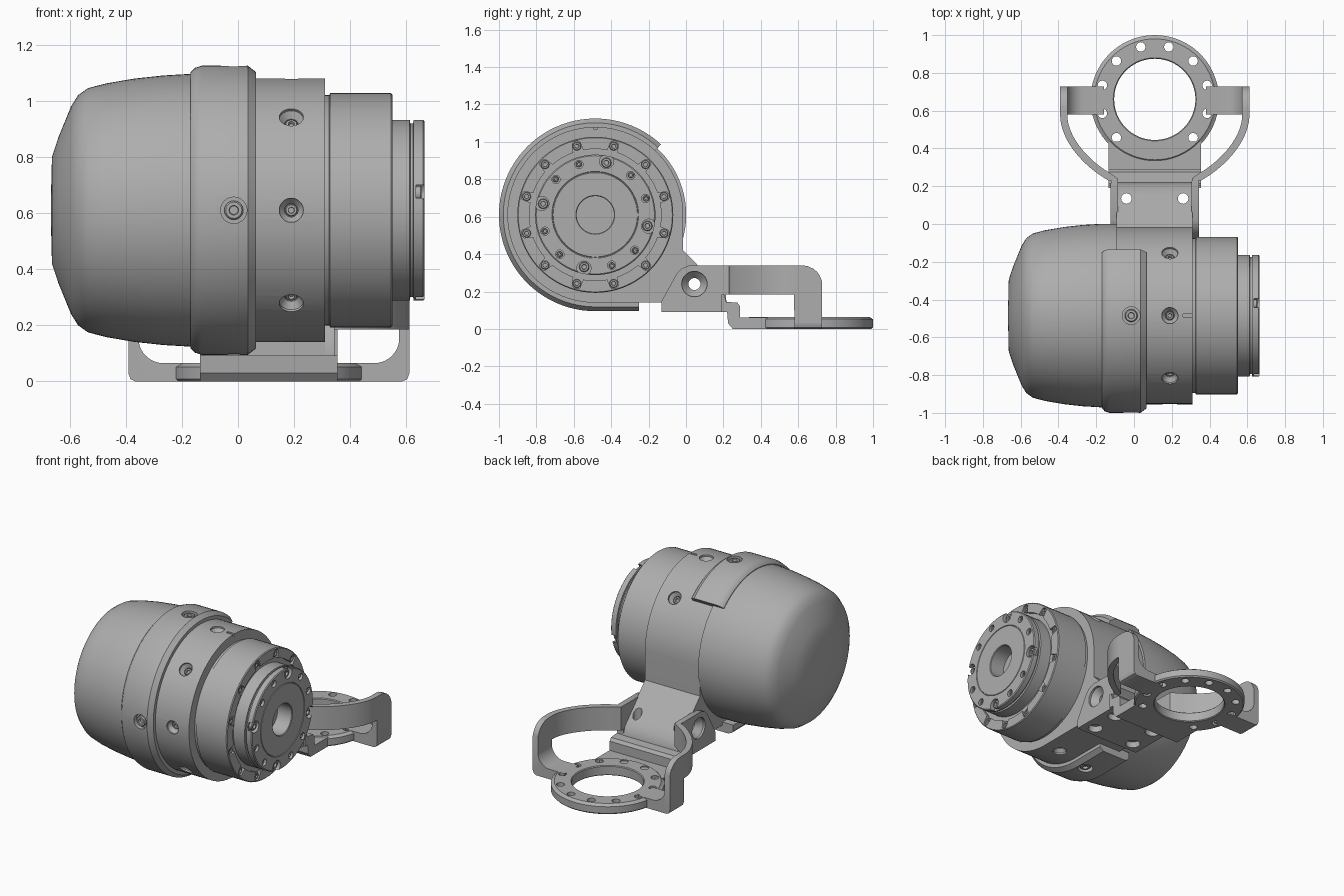
import bpy
import bmesh
from math import pi, sin, cos, radians, sqrt
from mathutils import Matrix, Vector

if "Cube" in bpy.data.objects:
    bpy.data.objects.remove(bpy.data.objects["Cube"])

grey = bpy.data.materials.new("machined_grey")
grey.use_nodes = True
grey.diffuse_color = (0.42, 0.42, 0.42, 1)
grey.node_tree.nodes["Principled BSDF"].inputs["Base Color"].default_value = (0.42, 0.42, 0.42, 1)

CY, CZ = -0.485, 0.61          # drum axis
MID = 0.11                     # bracket centre in x
RY = 0.66                      # mounting ring centre in y
AXIS = Matrix.Translation((0, CY, CZ)) @ Matrix.Rotation(pi / 2, 4, "Y")
YZ = Matrix(((0, 0, 1, 0), (1, 0, 0, 0), (0, 1, 0, 0), (0, 0, 0, 1)))
XZ = Matrix(((1, 0, 0, 0), (0, 0, 1, 0), (0, 1, 0, 0), (0, 0, 0, 1)))


def skin(bm, rings, closed=False):
    """Join a row of equal vertex loops; cap the ends unless closed."""
    rings = [[bm.verts.new(p) for p in ring] for ring in rings]
    n = len(rings[0])
    pairs = list(zip(rings, rings[1:]))
    if closed:
        pairs.append((rings[-1], rings[0]))
    else:
        bm.faces.new(rings[0])
        bm.faces.new(rings[-1])
    for a, b in pairs:
        for i in range(n):
            j = (i + 1) % n
            bm.faces.new((a[i], a[j], b[j], b[i]))


def revolve(bm, profile, matrix, seg=20, closed=False):
    """Turn (height, radius) points about the local z axis."""
    rings = [[matrix @ Vector((r * cos(2 * pi * i / seg), r * sin(2 * pi * i / seg), h))
              for i in range(seg)] for h, r in profile]
    skin(bm, rings, closed)


def prism(bm, points, lo, hi, matrix):
    skin(bm, [[matrix @ Vector((a, b, d)) for a, b in points] for d in (lo, hi)])


def finish(bm, name):
    bmesh.ops.recalc_face_normals(bm, faces=bm.faces)
    mesh = bpy.data.meshes.new(name)
    bm.to_mesh(mesh)
    bm.free()
    mesh.materials.append(grey)
    mesh.shade_smooth()
    mesh.set_sharp_from_angle(angle=radians(32))
    ob = bpy.data.objects.new(name, mesh)
    bpy.context.collection.objects.link(ob)
    return ob


def cut(targets, bm):
    """Subtract a temporary cutter from each target and bake the result."""
    cutter = finish(bm, "cutter")
    cutter.hide_render = True
    for ob in targets:
        mod = ob.modifiers.new("cut", "BOOLEAN")
        mod.object, mod.solver = cutter, "EXACT"
        bpy.context.view_layer.update()
        mesh = bpy.data.meshes.new_from_object(ob.evaluated_get(bpy.context.evaluated_depsgraph_get()))
        ob.modifiers.clear()
        ob.data = mesh
        mesh.shade_smooth()
        mesh.set_sharp_from_angle(angle=radians(32))
    bpy.data.objects.remove(cutter)


def radial(x, deg, r):
    d = Vector((0, cos(radians(deg)), sin(radians(deg))))
    return Matrix.Translation(Vector((x, CY, CZ)) + d * r) @ d.to_track_quat("Z", "Y").to_matrix().to_4x4()


def axial(x, deg, r):
    a = radians(deg)
    return Matrix.Translation((x, CY + r * cos(a), CZ + r * sin(a))) @ Matrix.Rotation(pi / 2, 4, "Y")


def screw(bm, matrix, r, h=0.02):
    revolve(bm, [(0, r), (h * 0.8, r), (h, r * 0.85), (h, r * 0.5), (h * 0.4, r * 0.45)], matrix, 16)


# Rear cover dome
bm = bmesh.new()
revolve(bm, [(-0.667, 0.03), (-0.663, 0.19), (-0.64, 0.26), (-0.595, 0.37), (-0.57, 0.41),
             (-0.535, 0.435), (-0.47, 0.452), (-0.37, 0.469), (-0.27, 0.48), (-0.17, 0.486),
             (-0.09, 0.486), (-0.09, 0.3)], AXIS, 80)
finish(bm, "rear_dome")

# Housing drum with its sloped foot
bm = bmesh.new()
arc = [(CY + 0.47 * cos(a), CZ + 0.47 * sin(a)) for a in (radians(270) * i / 60 for i in range(61))]
foot = [(-0.13, 0.14), (-0.13, 0.09), (0.22, 0.09), (0.22, 0.14), (0.2, 0.2), (-0.015, 0.42)]
prism(bm, arc + foot, -0.092, 0.31, YZ)
housing = finish(bm, "housing")

# Bracket side walls
walls = []
for side, name in ((-1, "right_wall"), (1, "left_wall")):
    bm = bmesh.new()
    lo, hi = sorted((MID + side * 0.195, MID + side * 0.234))
    prism(bm, [(-0.13, 0.09), (0.215, 0.09), (0.215, 0.34), (0.02, 0.34), (-0.02, 0.325),
               (-0.05, 0.295), (-0.13, 0.15)], lo, hi, YZ)
    walls.append(finish(bm, name))

# Countersunk radial holes, cross bore, and vertical foot holes
bm = bmesh.new()
for deg in (45, 90, 135, 180, 225, 270):
    revolve(bm, [(-0.05, 0.024), (-0.035, 0.024), (-0.012, 0.043), (0.03, 0.043)], radial(0.19, deg, 0.47))
prism(bm, [(CY - 0.008, 1.065), (CY + 0.008, 1.065), (CY + 0.008, 1.1), (CY - 0.008, 1.1)], 0.26, 0.33, YZ)
for x in (-0.04, 0.26):
    revolve(bm, [(0.05, 0.05), (0.13, 0.05), (0.13, 0.028), (0.5, 0.028)], Matrix.Translation((x, 0.135, 0)))
    revolve(bm, [(0.05, 0.045), (0.13, 0.045)], Matrix.Translation((x, -0.06, 0)))
cut([housing], bm)
bm = bmesh.new()
bore = Matrix.Translation((MID, 0.045, 0.24)) @ Matrix.Rotation(pi / 2, 4, "Y")
revolve(bm, [(-0.3, 0.068), (-0.22, 0.068), (-0.18, 0.032), (0.18, 0.032), (0.22, 0.068), (0.3, 0.068)], bore, 32)
cut([housing] + walls, bm)

# Clamp band: chamfered section swept over the drum with a straight tail
bm = bmesh.new()
path = [(CY, CZ, radians(47 + 223 * i / 56)) for i in range(57)] + [(-0.25, CZ, radians(270))]
section = [(-0.17, 0.45), (-0.17, 0.49), (-0.155, 0.507), (-0.13, 0.515), (0.035, 0.515), (0.065, 0.492), (0.065, 0.45)]
skin(bm, [[(x, py + r * cos(a), pz + r * sin(a)) for x, r in section] for py, pz, a in path])
band = finish(bm, "clamp_band")
bm = bmesh.new()
for deg in (90, 180, 270):
    revolve(bm, [(-0.03, 0.047), (0.03, 0.047)], radial(-0.015, deg, 0.515), 24)
cut([band], bm)
bm = bmesh.new()
for deg in (90, 180, 270):
    screw(bm, radial(-0.015, deg, 0.48), 0.034, 0.028)
for deg in (45, 90, 135, 180, 225):
    screw(bm, radial(0.19, deg, 0.418), 0.022, 0.018)
finish(bm, "radial_screws")

# Gear drum with a scalloped recess in its face
bm = bmesh.new()
revolve(bm, [(0.3, 0.2), (0.3, 0.41), (0.325, 0.41), (0.328, 0.417), (0.545, 0.417), (0.55, 0.412), (0.55, 0.2)], AXIS, 80)
drum = finish(bm, "gear_drum")
bm = bmesh.new()
outline = []
for i in range(240):
    a = radians(i * 1.5)
    d = radians((i * 1.5 % 30) - 15)
    s = 0.028 ** 2 - (0.38 * sin(d)) ** 2
    r = 0.38 * cos(d) + sqrt(s) if s > 0 else 0.352
    outline.append((CY + r * cos(a), CZ + r * sin(a)))
prism(bm, outline, 0.532, 0.6, YZ)
cut([drum], bm)
bm = bmesh.new()
for k in range(12):
    screw(bm, axial(0.53, 15 + 30 * k, 0.38), 0.023, 0.014)
finish(bm, "drum_screws")

# Output flange with centre bore and bolt ring
bm = bmesh.new()
revolve(bm, [(0.53, 0.05), (0.53, 0.322), (0.612, 0.322), (0.614, 0.31), (0.624, 0.31), (0.626, 0.322),
             (0.66, 0.322), (0.665, 0.316), (0.665, 0.232), (0.661, 0.23), (0.661, 0.227), (0.665, 0.225),
             (0.665, 0.104), (0.661, 0.1), (0.56, 0.1)], AXIS, 80)
flange = finish(bm, "output_flange")
bm = bmesh.new()
for k in range(12):
    big = k % 3 == 0
    revolve(bm, [(-0.03, 0.038 if big else 0.022), (0.03, 0.038 if big else 0.022)],
            axial(0.664, 78 + 30 * k, 0.292 if big else 0.283))
cut([flange], bm)
bm = bmesh.new()
for k in range(12):
    screw(bm, axial(0.632, 78 + 30 * k, 0.285), 0.027 if k % 3 == 0 else 0.016, 0.022)
finish(bm, "flange_screws")

# Neck stepping down to the mounting ring
bm = bmesh.new()
prism(bm, [(0.19, 0.09), (0.22, 0.09), (0.225, 0.03), (0.25, 0), (0.436, 0), (0.436, 0.06), (0.29, 0.06),
           (0.29, 0.12), (0.275, 0.14), (0.215, 0.145), (0.205, 0.185), (0.19, 0.185)], MID - 0.245, MID + 0.245, YZ)
finish(bm, "neck")

# Mounting ring with twelve holes
bm = bmesh.new()
ring_at = Matrix.Translation((MID, RY, 0))
revolve(bm, [(0.008, 0.34), (0.052, 0.34), (0.06, 0.325), (0.065, 0.32), (0.065, 0.22), (0.06, 0.215),
             (0.005, 0.215), (0, 0.22), (0, 0.332)], ring_at, 72, closed=True)
ring = finish(bm, "mounting_ring")
bm = bmesh.new()
for k in range(12):
    a = radians(15 + 30 * k)
    revolve(bm, [(-0.05, 0.025), (0.1, 0.025)], Matrix.Translation((MID + 0.287 * cos(a), RY + 0.287 * sin(a), 0)), 16)
cut([ring], bm)

# Curved arms, each ending in a post and a filleted tab
P = [Vector(p) for p in ((0.482, 0.578), (0.482, 0.45), (0.36, 0.31), (0.214, 0.235))]
curve = [P[0] * (1 - t) ** 3 + P[1] * 3 * t * (1 - t) ** 2 + P[2] * 3 * t * t * (1 - t) + P[3] * t ** 3
         for t in (1 - i / 20 for i in range(21))]
ends = [Vector((0.482, y)) for y in (0.58, 0.62, 0.65, 0.68, 0.7, 0.715, 0.727)]
path = [Vector((0.214, 0.18))] + curve + ends
for side, name in ((-1, "right"), (1, "left")):
    bm = bmesh.new()
    rings = []
    for i, p in enumerate(path):
        t = (path[min(i + 1, len(path) - 1)] - path[max(i - 1, 0)]).normalized()
        n = Vector((t.y, -t.x)) * 0.019
        top = 0.34 if p.y < 0.62 else 0.23 + sqrt(max(0, 0.11 ** 2 - (p.y - 0.62) ** 2))
        low = 0.185 if p.y < 0.579 else 0.03
        rings.append([(MID + side * q.x, q.y, z) for q, z in ((p - n, low), (p + n, low), (p + n, top), (p - n, top))])
    skin(bm, rings)
    finish(bm, name + "_arm")
    bm = bmesh.new()
    fillet = [(0.375 + 0.09 * sin(a), 0.155 - 0.09 * cos(a)) for a in (pi / 2 * i / 10 for i in range(11))]
    tab = [(0.27, 0), (0.475, 0), (0.493, 0.008), (0.501, 0.03), (0.501, 0.155)] + fillet[::-1] + [(0.27, 0.065)]
    prism(bm, [(MID + side * u, z) for u, z in tab], 0.58, 0.727, XZ)
    finish(bm, name + "_tab")
